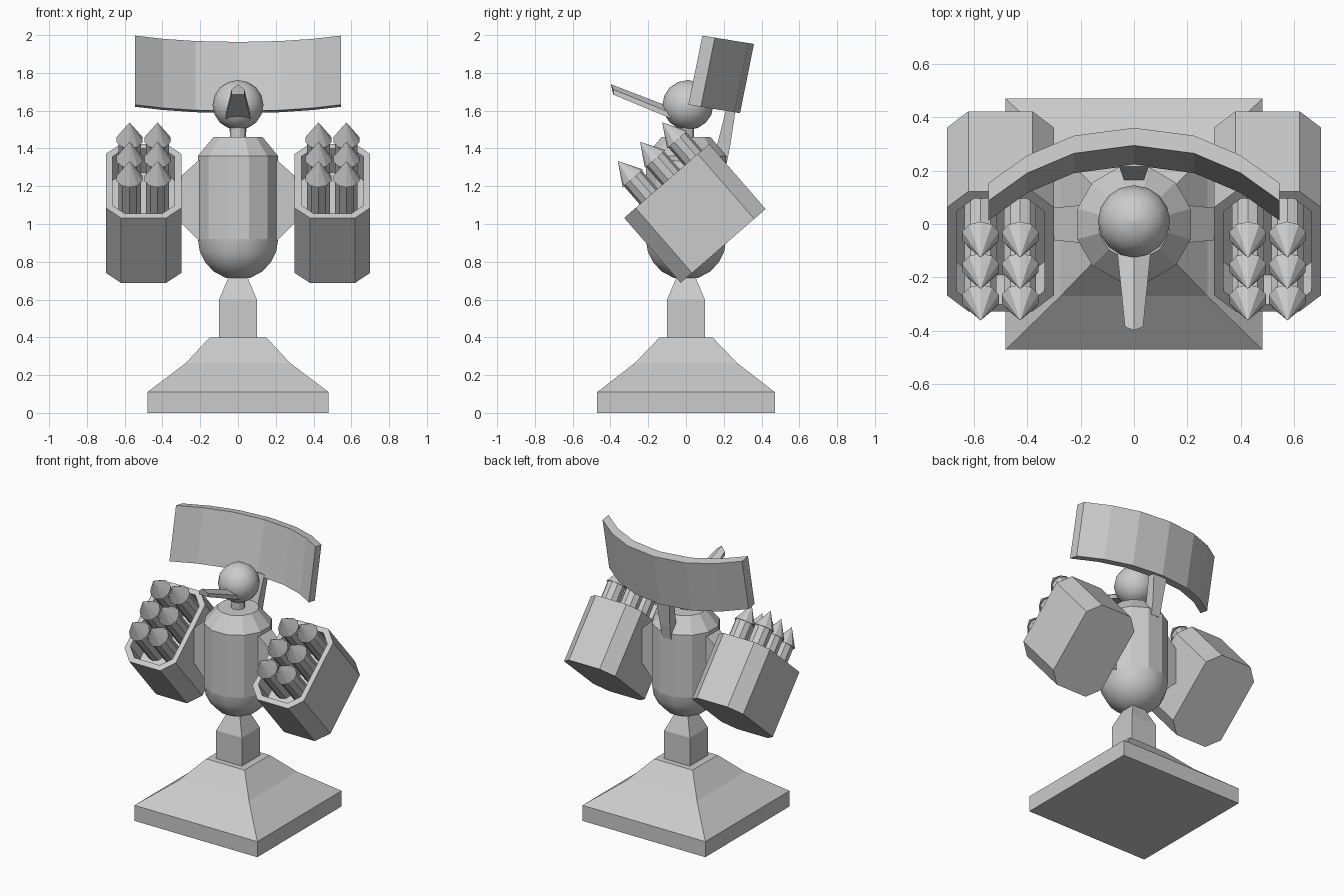
import bpy, bmesh, math
from mathutils import Matrix, Vector

if "Cube" in bpy.data.objects:
    bpy.data.objects.remove(bpy.data.objects["Cube"])


def loft(name, rings, matrix=None, smooth=None):
    """Skin a list of equal-length closed rings and cap both ends."""
    bm = bmesh.new()
    vr = [[bm.verts.new(p) for p in ring] for ring in rings]
    n = len(vr[0])
    for a, b in zip(vr, vr[1:]):
        for i in range(n):
            j = (i + 1) % n
            bm.faces.new((a[i], a[j], b[j], b[i]))
    bm.faces.new(vr[0])
    bm.faces.new(vr[-1])
    bmesh.ops.remove_doubles(bm, verts=bm.verts, dist=1e-5)
    bmesh.ops.recalc_face_normals(bm, faces=bm.faces)
    me = bpy.data.meshes.new(name)
    bm.to_mesh(me)
    bm.free()
    ob = bpy.data.objects.new(name, me)
    bpy.context.collection.objects.link(ob)
    if matrix:
        ob.matrix_world = matrix
    if smooth:
        bpy.ops.object.select_all(action='DESELECT')
        ob.select_set(True)
        bpy.context.view_layer.objects.active = ob
        bpy.ops.object.shade_smooth_by_angle(angle=math.radians(smooth))
    return ob


def circle(r, z, n=12, phase=0.5, x=0, y=0):
    return [(x + r * math.cos(math.tau * (i + phase) / n),
             y + r * math.sin(math.tau * (i + phase) / n), z) for i in range(n)]


def rect(hx, y0, y1, z):
    return [(-hx, y0, z), (hx, y0, z), (hx, y1, z), (-hx, y1, z)]


def octagon(hx, hy, c, z):
    return [(-hx, -hy + c, z), (-hx + c, -hy, z), (hx - c, -hy, z), (hx, -hy + c, z),
            (hx, hy - c, z), (hx - c, hy, z), (-hx + c, hy, z), (-hx, hy - c, z)]


# Flared square base and post
loft("base", [rect(x, -y, y, z) for x, y, z in
              [(.48, .47, 0), (.48, .47, .11), (.275, .27, .265), (.15, .14, .40)]])
loft("post", [rect(h, -h, h, z) for h, z in [(.1, .38), (.1, .6), (.045, .73)]])

# Twelve-sided body with rounded underside
loft("body", [circle(r, z) for r, z in [(.22, .92), (.22, 1.36), (.135, 1.46)]])
arc = [math.radians(a) for a in (0, 18, 36, 54, 72, 89.9)]
loft("body_underside", [circle(.22 * math.cos(a), .92 - .215 * math.sin(a)) for a in arc], smooth=50)

# Neck and ball head
loft("neck", [circle(.045, z) for z in (1.45, 1.53)])
lat = [math.radians(-89.9 + 179.8 * i / 8) for i in range(9)]
loft("head", [circle(.135 * math.cos(a), 1.63 + .132 * math.sin(a), 16, 0, 0, .01) for a in lat], smooth=50)

# Feed horn pointing forward from the head
loft("feed_horn", [[(-w, y, z), (-w, y, z + .5 * h), (0, y - d, z + h), (w, y, z + .5 * h), (w, y, z)]
                   for w, y, z, h, d in [(.067, -.06, 1.55, .06, 0), (.034, -.385, 1.685, .055, .013)]])

# Curved radar dish, tilted back
half = [(.545, .21), (.40, .105), (.225, .03)]
curve = [(-x, d) for x, d in half] + [(0, 0)] + [(x, d) for x, d in reversed(half)]
bottom, top = Vector((0, .286, 1.587)), Vector((0, .36, 1.953))
back = Vector((0, .987, -.16))
rings = []
for x, d in curve:
    side = Vector((x, 0, 0))
    rings.append([side + p - back * (d + t)
                  for p, t in ((bottom, 0), (top, 0), (top, .067), (bottom, .067))])
loft("radar_dish", rings)

# Strut carrying the dish
loft("dish_strut", [rect(.035, .15, .215, 1.32), rect(.038, .165, .235, 1.42), rect(.055, .215, .265, 1.62)])

for s, label in ((-1, "left"), (1, "right")):
    # Tapered mount between body and launcher
    mount = [[(s * x, -y, z0), (s * x, y, z0), (s * x, y, z1), (s * x, -y, z1)]
             for x, y, z0, z1 in [(.17, .07, .90, 1.35), (.205, .07, .91, 1.34), (.305, .06, 1.01, 1.25)]]
    loft(label + "_mount", mount)

    # Chamfered launcher box with an open front
    m = Matrix.Translation((s * .5, .047, 1.056)) @ Matrix.Rotation(math.radians(41), 4, 'X')
    loft(label + "_launcher", [octagon(.2, .298, .08, -.228), octagon(.2, .298, .08, .228),
                               octagon(.165, .263, .066, .228), octagon(.165, .263, .066, .06)], m)

    # Two columns of three rockets
    for col in (-1, 1):
        for row in (-1, 0, 1):
            x, y = col * .074, .03 + row * .156
            loft(label + "_rocket", [circle(r, z, 10, 0.5, x, y) for r, z in
                                     [(.063, .05), (.063, .355), (.072, .355), (.0005, .476)]], m)
